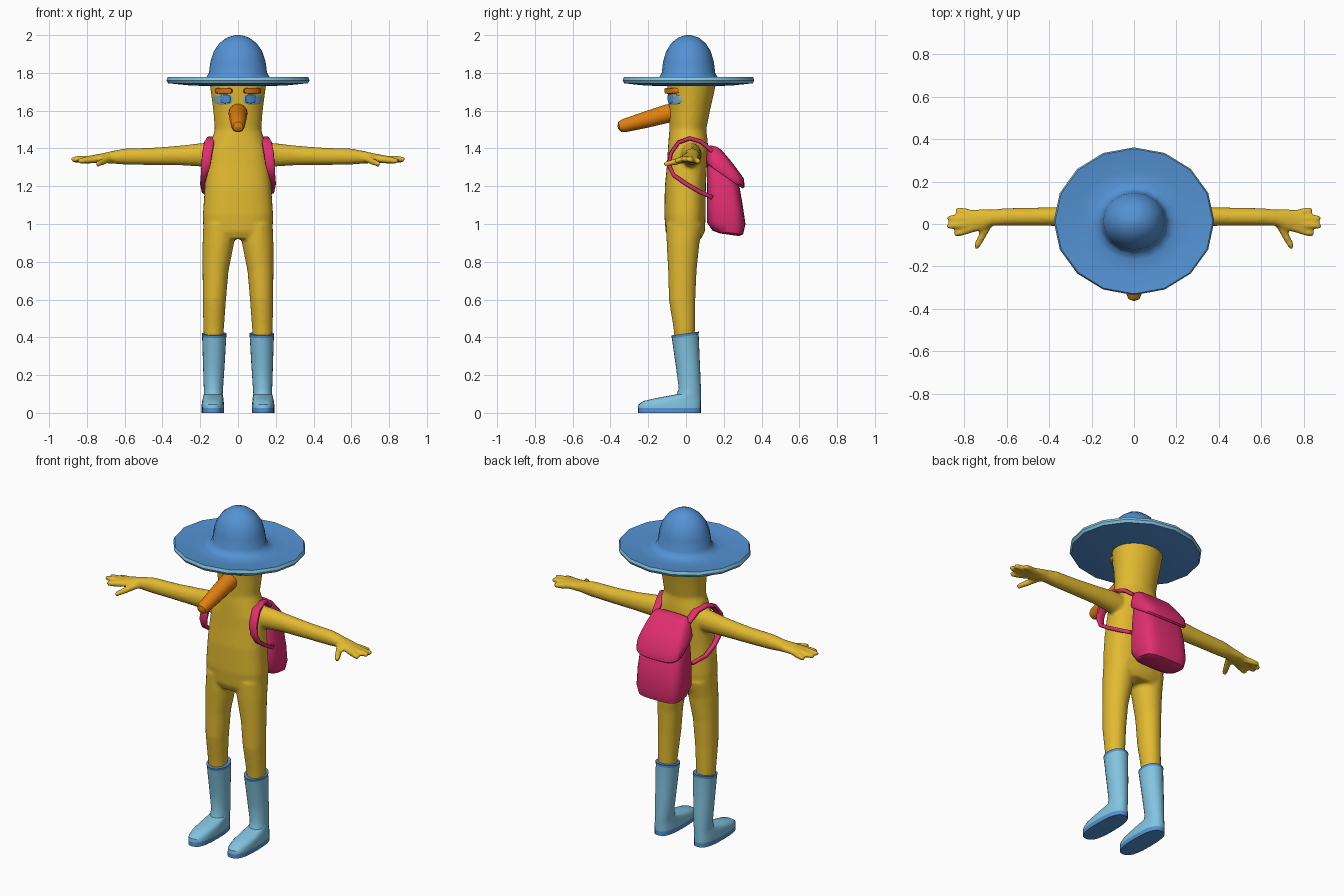
import bpy, bmesh, math
from mathutils import Vector as V


def mat(name, r, g, b):
    m = bpy.data.materials.new(name)
    m.diffuse_color = [((c / 255 + 0.055) / 1.055) ** 2.4 for c in (r, g, b)] + [1]
    return m


YELLOW = mat("yellow skin", 226, 186, 48)
BLUE = mat("hat blue", 84, 146, 212)
PALE = mat("pale blue", 130, 196, 224)
PINK = mat("pack pink", 226, 46, 112)
ORANGE = mat("nose orange", 224, 128, 16)
BROWN = mat("brow orange", 214, 120, 24)
EYE = mat("eye blue", 124, 172, 200)


def ring(c, a, b, p=1.0, n=20):
    """Superellipse around c spanned by the half-axes a and b."""
    c, a, b = V(c), V(a), V(b)
    f = lambda t: math.copysign(abs(t) ** p, t) if abs(t) > 1e-6 else 0
    return [c + a * f(math.cos(2 * math.pi * i / n)) + b * f(math.sin(2 * math.pi * i / n))
            for i in range(n)]


def slab(x, hw, front, back, p=1.0, n=20):
    """Ring from a front (y, z) to a back (y, z) with half width hw."""
    (y0, z0), (y1, z1) = front, back
    return ring((x, (y0 + y1) / 2, (z0 + z1) / 2), (hw, 0, 0),
                (0, (y1 - y0) / 2, (z1 - z0) / 2), p, n)


def tube(points, radii, n=12):
    """Round rings along a path."""
    pts, out = [V(p) for p in points], []
    for i, (p, r) in enumerate(zip(pts, radii)):
        d = (pts[min(i + 1, len(pts) - 1)] - pts[max(i - 1, 0)]).normalized()
        a = d.cross(V((0, 0, 1))).normalized()
        out.append(ring(p, a * r, d.cross(a) * r, 1, n))
    return out


def build(name, lofts, mats, rule=None, mirror=False, angle=40):
    """Skin each list of rings into a closed shape; rule picks the material."""
    bm = bmesh.new()
    for rings in lofts:
        vs = [[bm.verts.new(p) for p in r] for r in rings]
        n = len(vs[0])
        for a, b in zip(vs, vs[1:]):
            for i in range(n):
                bm.faces.new((a[i], a[(i + 1) % n], b[(i + 1) % n], b[i]))
        bm.faces.new(vs[0])
        bm.faces.new(vs[-1])
    bmesh.ops.recalc_face_normals(bm, faces=bm.faces)
    if rule:
        for f in bm.faces:
            f.material_index = rule(f.calc_center_median())
    me = bpy.data.meshes.new(name)
    bm.to_mesh(me)
    bm.free()
    for m in mats:
        me.materials.append(m)
    o = bpy.data.objects.new(name, me)
    bpy.context.collection.objects.link(o)
    bpy.ops.object.select_all(action='DESELECT')
    o.select_set(True)
    bpy.context.view_layer.objects.active = o
    bpy.ops.object.shade_smooth_by_angle(angle=math.radians(angle))
    if mirror:
        o.modifiers.new("mirror", 'MIRROR').use_mirror_merge = False
    return o


# Body: torso and head, legs, arms and fingers fused into one skin
torso = [(.92, .16, -.09, .08, .9), (.96, .184, -.108, .1, .85), (1.05, .186, -.115, .104, .8),
         (1.2, .176, -.112, .105, .8), (1.3, .168, -.102, .11, .8), (1.38, .158, -.097, .118, .8),
         (1.44, .142, -.093, .115, .9), (1.5, .123, -.088, .107, 1), (1.6, .131, -.091, .127, 1),
         (1.7, .144, -.097, .15, 1), (1.76, .152, -.1, .162, 1)]
skin = [[slab(0, hw, (f, z), (b, z), p, 32) for z, hw, f, b, p in torso]]
leg = [(1.0, .1, .084, -.105, .095), (.9, .104, .084, -.103, .072), (.75, .119, .069, -.095, .056),
       (.6, .125, .062, -.091, .05), (.45, .129, .055, -.067, .048), (.38, .129, .05, -.06, .046)]
arm = [(.1, .02, 1.365, .06, .07), (.2, .03, 1.366, .052, .062), (.3, .035, 1.363, .046, .053),
       (.45, .035, 1.358, .043, .046), (.6, .033, 1.357, .042, .043), (.67, .03, 1.353, .039, .033),
       (.72, .02, 1.348, .052, .026), (.77, .014, 1.343, .053, .022), (.79, .014, 1.342, .045, .017)]
fingers = [((.75, .045, 1.342), (.842, .068, 1.33)), ((.76, .025, 1.345), (.882, .027, 1.338)),
           ((.76, 0, 1.345), (.884, -.01, 1.343)), ((.75, -.018, 1.343), (.848, -.05, 1.333)),
           ((.68, .01, 1.345), (.748, -.116, 1.315))]
for s in (1, -1):
    skin.append([slab(s * x, hw, (f, z), (b, z)) for z, x, hw, f, b in leg])
    skin.append([ring((s * x, y, z), (0, ry, 0), (0, 0, rz)) for x, y, z, ry, rz in arm])
    for a, b in fingers:
        a, b = V((s * a[0], *a[1:])), V((s * b[0], *b[1:]))
        skin.append(tube([a, a.lerp(b, .55), a.lerp(b, .93), b], [.019, .018, .015, .008]))
body = build("body", skin, [YELLOW])
remesh = body.modifiers.new("fuse", 'REMESH')
remesh.mode, remesh.voxel_size, remesh.use_smooth_shade = 'VOXEL', .009, True
soft = body.modifiers.new("soften", 'SMOOTH')
soft.factor, soft.iterations = .5, 6

# Hat: brim with pale edge, then dome
profile = [(.14, 1.73), (.25, 1.733), (.37, 1.745), (.379, 1.76), (.372, 1.777), (.27, 1.764),
           (.2, 1.764), (.168, 1.776), (.154, 1.8), (.146, 1.86), (.128, 1.915), (.098, 1.958),
           (.058, 1.987), (.02, 1.999), (.004, 2.0)]
build("hat", [[ring((0, .013, z), (r, 0, 0), (0, r * .92, 0), 1, 16) for r, z in profile]],
      [BLUE, PALE], lambda c: int(math.hypot(c.x, (c.y - .013) / .92) > .35 and c.z > 1.74))

# Nose
build("nose", [tube([(0, -.05, 1.592), (0, -.1, 1.584), (0, -.22, 1.55), (0, -.33, 1.52),
                     (0, -.352, 1.514), (0, -.361, 1.512)],
                    [.05, .05, .044, .036, .027, .008], 14)], [ORANGE])


# Eyes and brows: thin patches wrapped on the head
def patch(name, cx, cz, hx, hz, off, material):
    rings = []
    for k, o in ((1, -.01), (1, off * .6), (.9, off), (.6, off), (.3, off), (.02, off)):
        r = ring((cx, 0, cz), (hx * k, 0, 0), (0, 0, hz * k), .6, 24)
        for v in r:
            t = v.z - 1.6
            v.y = .018 + .08 * t - (.109 + .14 * t) * math.sqrt(
                max(0, 1 - (v.x / (.131 + .13 * t)) ** 2)) - o
        rings.append(r)
    build(name, [rings], [material], mirror=True)


patch("eye", .078, 1.66, .049, .027, .005, EYE)
patch("iris", .066, 1.662, .027, .023, .008, BLUE)
patch("brow", .076, 1.705, .047, .016, .02, BROWN)

# Boots: sole, foot and shaft in one stack, with a blue sole and rim
boot = [(0, .133, .06, -.255, .08, .75), (.026, .133, .06, -.255, .08, .75),
        (.045, .133, .059, -.252, .08, .75), (.063, .133, .057, -.225, .08, .78),
        (.08, .132, .054, -.15, .08, .85), (.098, .131, .05, -.05, .08, 1),
        (.13, .13, .051, -.038, .079, 1), (.25, .128, .057, -.054, .074, 1),
        (.405, .126, .064, -.075, .067, 1), (.42, .126, .066, -.078, .068, 1)]
build("boot", [[slab(x, hw, (f, z - (.01 if z > .4 else 0)), (b, z + (.01 if z > .4 else 0)), p, 24)
                for z, x, hw, f, b, p in boot]],
      [PALE, BLUE], lambda c: int(c.z < .03 or c.z > .398), mirror=True)

# Backpack body and its overlapping flap
pack = [(.14, (.18, .95), (.28, .936), .11), (.12, (.14, .965), (.302, .945), .135),
        (0, (.11, 1.01), (.315, 1.0), .147), (0, (.11, 1.1), (.3, 1.1), .148),
        (0, (.11, 1.2), (.283, 1.2), .14), (0, (.11, 1.3), (.24, 1.28), .125),
        (0, (.12, 1.37), (.19, 1.36), .1)]
build("backpack", [[slab(0, hw, f, b, .55, 28) for _, f, b, hw in pack]], [PINK], angle=50)
flap = [((.108, 1.32), (.3, 1.188), .146), ((.106, 1.335), (.31, 1.195), .152),
        ((.106, 1.36), (.307, 1.24), .147), ((.11, 1.39), (.245, 1.325), .13),
        ((.118, 1.41), (.19, 1.39), .112), ((.13, 1.417), (.165, 1.408), .09)]
build("backpack_flap", [[slab(0, hw, f, b, .55, 28) for f, b, hw in flap]], [PINK], angle=50)

# Shoulder straps: flat bands looping around each shoulder
path = [(.11, .14, 1.385, .02), (.122, .08, 1.435, .022), (.14, .02, 1.453, .025),
        (.152, -.04, 1.432, .027), (.163, -.08, 1.375, .027), (.17, -.09, 1.31, .024),
        (.18, -.065, 1.258, .017), (.188, 0, 1.213, .013), (.18, .07, 1.172, .012),
        (.135, .14, 1.14, .012)]
band = []
for i, (x, y, z, hw) in enumerate(path):
    a, b = path[max(i - 1, 0)], path[min(i + 1, len(path) - 1)]
    normal = V((0, a[2] - b[2], b[1] - a[1])).normalized()
    band.append(ring((x, y, z), (hw, 0, 0), normal * .011, .6, 12))
build("shoulder_strap", [band], [PINK], mirror=True, angle=50)
